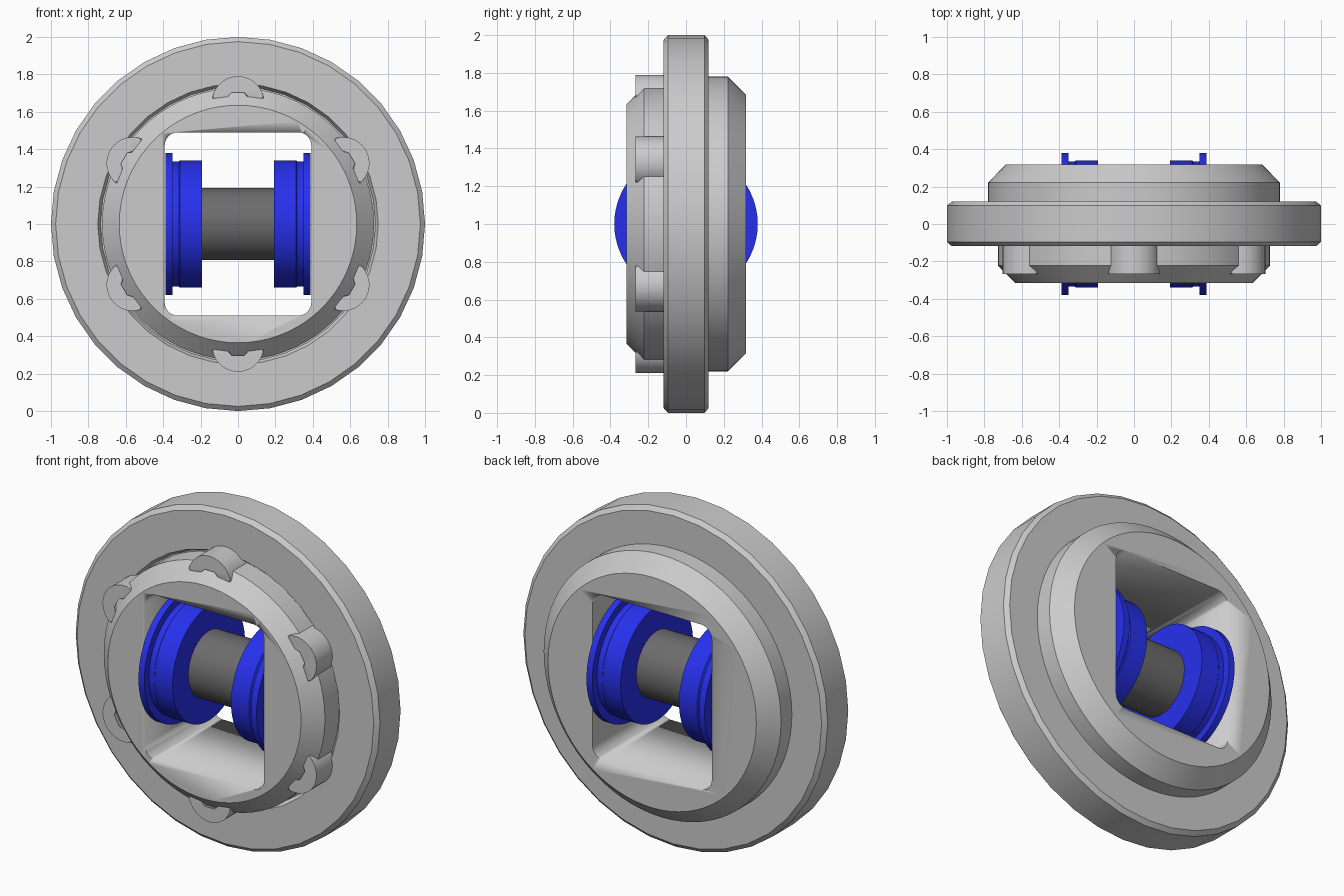
import bpy, bmesh
from math import sin, cos, pi, radians, asin
from mathutils import Matrix, Vector

if "Cube" in bpy.data.objects:
    bpy.data.objects.remove(bpy.data.objects["Cube"])

CENTRE = Vector((0, 0, 1))


def finish(bm, name, color=None, angle=30):
    bmesh.ops.recalc_face_normals(bm, faces=bm.faces)
    me = bpy.data.meshes.new(name)
    bm.to_mesh(me)
    bm.free()
    ob = bpy.data.objects.new(name, me)
    bpy.context.collection.objects.link(ob)
    if color:
        mat = bpy.data.materials.new(name + "_colour")
        mat.diffuse_color = color
        mat.use_nodes = True
        mat.node_tree.nodes["Principled BSDF"].inputs["Base Color"].default_value = mat.diffuse_color
        me.materials.append(mat)
    bpy.ops.object.select_all(action='DESELECT')
    ob.select_set(True)
    bpy.context.view_layer.objects.active = ob
    bpy.ops.object.shade_smooth_by_angle(angle=radians(angle))
    return ob


def lathe(name, profile, segs, axis, closed=False, color=None):
    """Spin (position along axis, radius) points around the x or y axis."""
    bm = bmesh.new()
    loops = []
    for t, r in profile:
        loop = []
        for i in range(segs):
            a = 2 * pi * i / segs
            p = (t, r * cos(a), r * sin(a)) if axis == 'X' else (r * cos(a), t, r * sin(a))
            loop.append(bm.verts.new(CENTRE + Vector(p)))
        loops.append(loop)
    pairs = list(zip(loops, loops[1:]))
    if closed:
        pairs.append((loops[-1], loops[0]))
    else:
        bm.faces.new(loops[0])
        bm.faces.new(loops[-1])
    for a, b in pairs:
        for i in range(segs):
            j = (i + 1) % segs
            bm.faces.new((a[i], a[j], b[j], b[i]))
    return finish(bm, name, color)


def extrude_outline(name, outline, y0, y1, matrix=None, bevel=0):
    """Extrude an (x, z) outline from y0 (front) to y1."""
    bm = bmesh.new()
    front = [bm.verts.new((x, y0, z)) for x, z in outline]
    back = [bm.verts.new((x, y1, z)) for x, z in outline]
    n = len(outline)
    cap = bm.faces.new(front)
    bm.faces.new(back[::-1])
    for i in range(n):
        j = (i + 1) % n
        bm.faces.new((front[i], back[i], back[j], front[j]))
    if bevel:
        bmesh.ops.bevel(bm, geom=list(cap.edges), offset=bevel, segments=2,
                        profile=0.5, affect='EDGES')
    if matrix:
        bm.transform(matrix)
    return finish(bm, name)


# Outer ring with slightly eased edges
lathe("outer_ring", [(-0.118, 0.75), (-0.118, 0.975), (-0.095, 1.0), (0.098, 1.0),
                     (0.12, 0.975), (0.12, 0.70), (-0.09, 0.70), (-0.09, 0.735)],
      36, 'Y', closed=True)

# Chamfered hub, front step narrower than back step
hub = lathe("hub", [(-0.315, 0.635), (-0.222, 0.727), (0.0, 0.727),
                    (0.0, 0.78), (0.222, 0.78), (0.318, 0.685)], 72, 'Y')

# Rounded square window through the hub
hw, hh, cr = 0.392, 0.49, 0.07
window = []
for k, (sx, sz) in enumerate([(1, 1), (-1, 1), (-1, -1), (1, -1)]):
    for i in range(7):
        a = pi / 2 * (k + i / 6)
        window.append((sx * (hw - cr) + cr * cos(a), 1 + sz * (hh - cr) + cr * sin(a)))
cutter = extrude_outline("window_cutter", window, -0.6, 0.6)
cutter.hide_render = True
mod = hub.modifiers.new("window", 'BOOLEAN')
mod.operation = 'DIFFERENCE'
mod.solver = 'EXACT'
mod.object = cutter
bpy.context.view_layer.objects.active = hub
bpy.ops.object.modifier_apply(modifier=mod.name)
bpy.data.objects.remove(cutter)

# Six half-round lugs with a notch on their inner side
lug_r, lug_c = 0.139, 0.651
a0 = asin(0.012 / lug_r)
lug = [(lug_r * cos(a), lug_c + lug_r * sin(a))
       for a in [a0 + (pi - 2 * a0) * i / 20 for i in range(21)]]
lug += [(-0.058, lug_c + 0.012), (-0.04, 0.713), (0.04, 0.713), (0.058, lug_c + 0.012)]
for k in range(6):
    m = Matrix.Translation(CENTRE) @ Matrix.Rotation(k * pi / 3, 4, 'Y')
    extrude_outline(f"lug_{k + 1}", lug, -0.267, -0.1, m, bevel=0.01)

# Axle and the two flanged rollers inside the window
lathe("axle", [(-0.2, 0.193), (0.2, 0.193)], 48, 'X', color=(0.15, 0.15, 0.15, 1))
for side, s in (("left", -1), ("right", 1)):
    lathe(f"{side}_roller", [(s * x, r) for x, r in
                             [(0.192, 0.34), (0.31, 0.34), (0.315, 0.335), (0.35, 0.335),
                              (0.35, 0.38), (0.388, 0.38)]],
          64, 'X', color=(0.02, 0.03, 0.85, 1))
